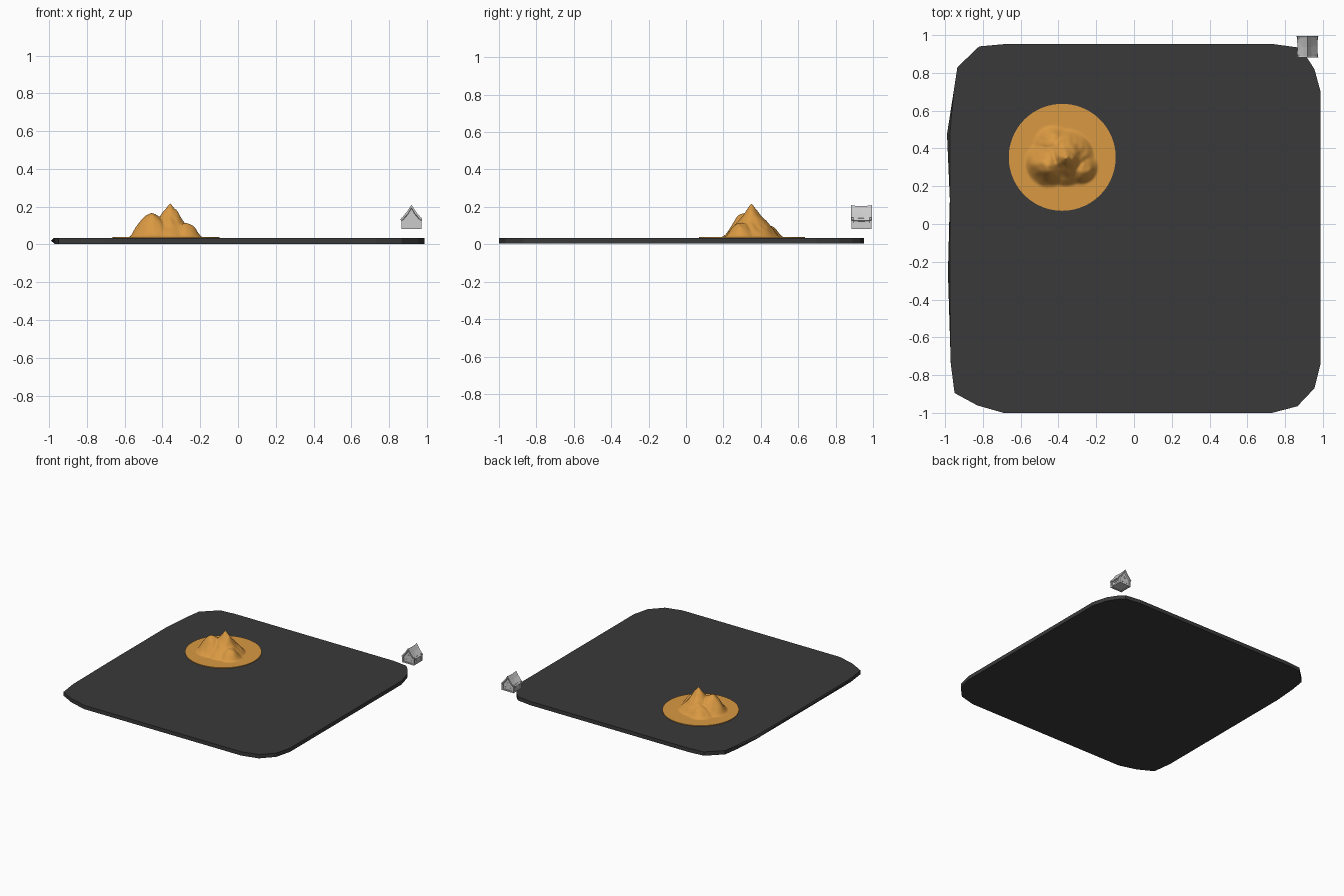
import bpy, bmesh, math
from mathutils import Vector, noise

if "Cube" in bpy.data.objects:
    bpy.data.objects.remove(bpy.data.objects["Cube"])


def make_object(name, bm, color=None):
    bmesh.ops.recalc_face_normals(bm, faces=bm.faces)
    me = bpy.data.meshes.new(name)
    bm.to_mesh(me)
    bm.free()
    ob = bpy.data.objects.new(name, me)
    bpy.context.collection.objects.link(ob)
    if color:
        mat = bpy.data.materials.new(name + "_color")
        mat.diffuse_color = (*color, 1)
        mat.use_nodes = True
        mat.node_tree.nodes["Principled BSDF"].inputs["Base Color"].default_value = mat.diffuse_color
        me.materials.append(mat)
    return ob


def loft(bm, rings):
    """Skin a list of closed rings and cap both ends."""
    vs = [[bm.verts.new(p) for p in r] for r in rings]
    n = len(vs[0])
    for a, b in zip(vs, vs[1:]):
        for i in range(n):
            bm.faces.new((a[i], a[(i + 1) % n], b[(i + 1) % n], b[i]))
    bm.faces.new(vs[0][::-1])
    bm.faces.new(vs[-1])


def box(bm, center, size):
    r = bmesh.ops.create_cube(bm, size=1)
    bmesh.ops.scale(bm, vec=size, verts=r["verts"])
    bmesh.ops.translate(bm, vec=center, verts=r["verts"])


# Ground slab: irregular rounded outline, left edge thinning to a lip
outline = [(-.69, -1), (.73, -1), (.865, -.965), (.955, -.87), (.988, -.74),
           (.988, .70), (.955, .82), (.91, .89), (.865, .935), (.74, .952),
           (-.69, .952), (-.82, .94), (-.935, .83), (-.955, .70), (-.99, .475),
           (-.975, .13), (-.985, -.26), (-.97, -.74), (-.95, -.895), (-.83, -.96)]
bm = bmesh.new()
loft(bm, [[(max(x, -lim), y, z) for x, y in outline]
          for z, lim in ((.003, .97), (.020, 1), (.034, .975))])
make_object("ground_slab", bm, (.042, .042, .042))


# Mound: polar grid with a main peak, a shoulder and eroded gullies
CX, CY, RADIUS, BASE = -.38, .353, .283, .039
SEGS, RINGS = 96, 48
PEAKS = [(-.36, .35, .178, .15), (-.45, .32, .120, .125), (-.28, .30, .075, .09),
         (-.43, .42, .070, .10)]


def height(x, y):
    h = 0
    for px, py, top, reach in PEAKS:
        d = math.hypot(x - px, y - py) / reach
        if top > .15:
            k = max(0, 1 - d) ** 1.1
        else:
            k = max(0, 1 - d * d) ** 1.4
        h = max(h, top * k)
    n = noise.noise(Vector((x * 14, y * 14, 1.7))) + .5 * noise.noise(Vector((x * 30, y * 30, 4)))
    return max(0, h + n * .016 * min(1, h / .04) * (1 if h < .14 else .3))


bm = bmesh.new()
tip = bm.verts.new((PEAKS[0][0], PEAKS[0][1], BASE + .178))
rings = []
for j in range(1, RINGS + 1):
    t = j / RINGS
    ox, oy = PEAKS[0][0] * (1 - t) + CX * t, PEAKS[0][1] * (1 - t) + CY * t
    ring = []
    for i in range(SEGS):
        a = 2 * math.pi * i / SEGS
        x, y = ox + RADIUS * t * math.cos(a), oy + RADIUS * t * math.sin(a)
        ring.append(bm.verts.new((x, y, BASE + height(x, y))))
    rings.append(ring)
for i in range(SEGS):
    k = (i + 1) % SEGS
    bm.faces.new((tip, rings[0][i], rings[0][k]))
    for a, b in zip(rings, rings[1:]):
        bm.faces.new((a[i], b[i], b[k], a[k]))
for _ in range(2):
    bmesh.ops.smooth_vert(bm, verts=[v for r in rings[1:-1] for v in r], factor=.5,
                          use_axis_x=True, use_axis_y=True, use_axis_z=True)
# Thin rim down to the slab
low = [bm.verts.new((v.co.x, v.co.y, .033)) for v in rings[-1]]
for i in range(SEGS):
    k = (i + 1) % SEGS
    bm.faces.new((rings[-1][i], low[i], low[k], rings[-1][k]))
bm.faces.new(low[::-1])
mound = make_object("mound", bm, (.70, .32, .055))
bpy.context.view_layer.objects.active = mound
mound.select_set(True)
bpy.ops.object.shade_smooth_by_angle(angle=math.radians(50))

# Small hut: walls, concave gable roof, corner posts, windows
HX, HY = .918, .938
bm = bmesh.new()
gable = [(-.046, .086), (.046, .086), (.044, .14), (0, .192), (-.044, .14)]
loft(bm, [[(HX + x, HY + y, z) for x, z in gable] for y in (-.047, .047)])
make_object("hut_walls", bm)

bm = bmesh.new()
section = [(-.058, .128), (-.022, .172), (0, .206), (.022, .172), (.058, .128),
           (.050, .124), (.018, .160), (0, .190), (-.018, .160), (-.050, .124)]
stations = [(-.057, 1, .004), (-.048, .96, .001), (0, .9, -.002), (.048, .96, .001), (.057, 1, .004)]
loft(bm, [[(HX + x * s, HY + y, z + dz) for x, z in section] for y, s, dz in stations])
make_object("hut_roof", bm)

bm = bmesh.new()
for sx in (-1, 1):
    for sy in (-1, 1):
        box(bm, (HX + sx * .047, HY + sy * .048, .112), (.012, .012, .060))
    box(bm, (HX + sx * .047, HY, .088), (.012, .108, .010))
for sy in (-1, 1):
    box(bm, (HX, HY + sy * .048, .088), (.106, .012, .010))
make_object("hut_frame", bm)

bm = bmesh.new()
for s in (-1, 1):
    box(bm, (HX + s * .046, HY, .116), (.006, .036, .010))
    for dx, z in ((-.022, .108), (.022, .108), (0, .145)):
        box(bm, (HX + dx, HY + s * .048, z), (.010, .006, .012))
make_object("hut_windows", bm)
